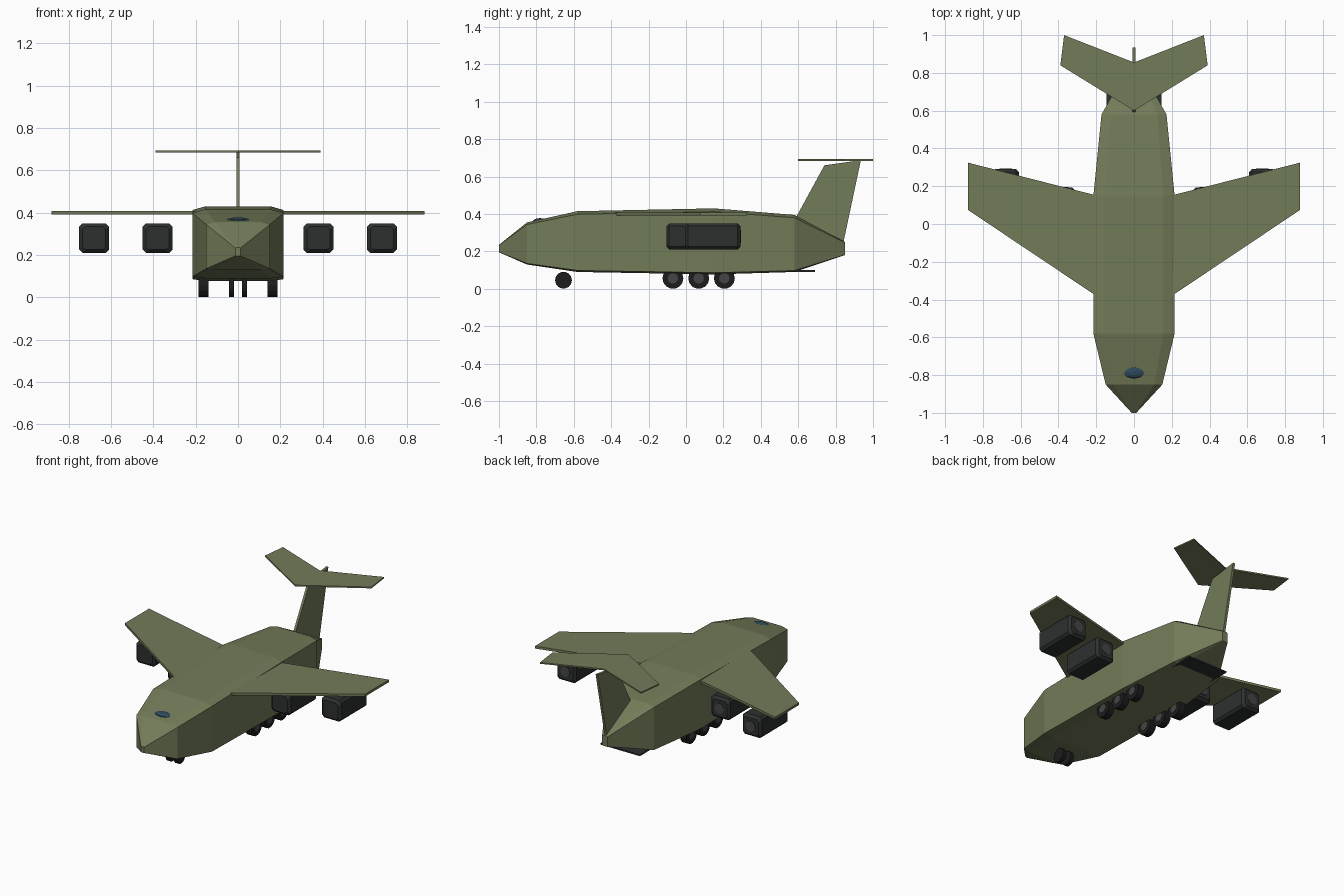
import bpy, bmesh, math
from mathutils import Matrix

if "Cube" in bpy.data.objects:
    bpy.data.objects.remove(bpy.data.objects["Cube"])


def material(name, rgb):
    m = bpy.data.materials.new(name)
    m.diffuse_color = (*rgb, 1)
    m.use_nodes = True
    m.node_tree.nodes["Principled BSDF"].inputs["Base Color"].default_value = m.diffuse_color
    return m


OLIVE = material("olive", (0.17, 0.20, 0.10))
DARK = material("dark_metal", (0.025, 0.03, 0.027))
TYRE = material("tyre", (0.012, 0.012, 0.012))
GREY = material("hub_grey", (0.06, 0.06, 0.06))
GLASS = material("glass", (0.03, 0.07, 0.11))


def finish(name, bm, mat):
    bmesh.ops.recalc_face_normals(bm, faces=bm.faces[:])
    me = bpy.data.meshes.new(name)
    bm.to_mesh(me)
    bm.free()
    me.materials.append(mat)
    ob = bpy.data.objects.new(name, me)
    bpy.context.collection.objects.link(ob)
    return ob


def loft(name, rings, mat):
    """Skin a list of equal-length point rings and cap both ends."""
    bm = bmesh.new()
    vs = [[bm.verts.new(p) for p in ring] for ring in rings]
    n = len(vs[0])
    for a, b in zip(vs, vs[1:]):
        for i in range(n):
            j = (i + 1) % n
            bm.faces.new((a[i], a[j], b[j], b[i]))
    bm.faces.new(vs[0])
    bm.faces.new(vs[-1])
    return finish(name, bm, mat)


def plate(name, outline, z0, z1, mat):
    return loft(name, [[(x, y, z) for x, y in outline] for z in (z0, z1)], mat)


def cylinder(name, center, radius, depth, axis, sides, mat):
    bm = bmesh.new()
    rot = Matrix.Rotation(math.pi / 2, 4, 'Y' if axis == 'X' else 'X')
    bmesh.ops.create_cone(bm, cap_ends=True, segments=sides, radius1=radius,
                          radius2=radius, depth=depth,
                          matrix=Matrix.Translation(center) @ rot)
    return finish(name, bm, mat)


def hull_ring(y, w, zb, zt):
    """Boxy section with narrow chamfers at top and bottom."""
    h = zt - zb
    half = [(0.72 * w, zb), (w, zb + 0.025 * h), (w, zt - 0.05 * h), (0.72 * w, zt)]
    return [(x, y, z) for x, z in half] + [(-x, y, z) for x, z in reversed(half)]


def square_ring(x, y, z, r, c):
    pts = [(r, c - r), (r, r - c), (r - c, r), (c - r, r),
           (-r, r - c), (-r, c - r), (c - r, -r), (r - c, -r)]
    return [(x + a, y, z + b) for a, b in pts]


# Fuselage
loft("fuselage", [hull_ring(*s) for s in (
    (-1.0, 0.012, 0.195, 0.235), (-0.85, 0.15, 0.13, 0.355),
    (-0.58, 0.215, 0.09, 0.415), (0.15, 0.215, 0.077, 0.43),
    (0.58, 0.172, 0.09, 0.395), (0.85, 0.02, 0.18, 0.25))], OLIVE)

# Cockpit window, a flattened dome
bm = bmesh.new()
bmesh.ops.create_uvsphere(bm, u_segments=10, v_segments=6, radius=1,
                          matrix=Matrix.Translation((0, -0.78, 0.358))
                          @ Matrix.Diagonal((0.068, 0.04, 0.02, 1)))
finish("cockpit_window", bm, GLASS)

# Cargo ramp under the tail
plate("cargo_ramp", [(-0.145, 0.52), (0.145, 0.52), (0.145, 0.69), (-0.145, 0.69)],
      0.091, 0.1, DARK)

# T-tail
fin = [(0.59, 0.385), (0.74, 0.66), (0.935, 0.688), (0.84, 0.24)]
loft("tail_fin", [[(x, y, z) for y, z in fin] for x in (-0.008, 0.008)], OLIVE)

for s, side in ((-1, "right"), (1, "left")):
    plate(f"tailplane_{side}", [(0, 0.6), (s * 0.39, 0.84), (s * 0.37, 1.0), (0, 0.855)],
          0.684, 0.693, OLIVE)
    # Swept wing
    plate(f"wing_{side}", [(s * 0.19, -0.387), (s * 0.88, 0.075),
                           (s * 0.88, 0.325), (s * 0.19, 0.149)], 0.391, 0.407, OLIVE)
    # Engine pods, bevelled at both ends
    for x, y, tag in ((0.38, -0.105, "inner"), (0.68, -0.005, "outer")):
        x *= s
        loft(f"engine_{tag}_{side}", [
            square_ring(x, y, 0.28, 0.055, 0.015), square_ring(x, y + 0.015, 0.28, 0.07, 0.015),
            square_ring(x, y + 0.28, 0.28, 0.07, 0.015), square_ring(x, y + 0.297, 0.28, 0.055, 0.015)],
            DARK)
        cylinder(f"exhaust_{tag}_{side}", (x, y + 0.295, 0.28), 0.035, 0.01, 'Y', 10, GREY)
    # Main wheels with hubs
    for i, y in enumerate((-0.07, 0.068, 0.205)):
        cylinder(f"main_wheel_{side}_{i}", (s * 0.163, y, 0.056), 0.056, 0.045, 'X', 14, TYRE)
        cylinder(f"main_hub_{side}_{i}", (s * 0.163, y, 0.056), 0.028, 0.049, 'X', 12, GREY)
    # Nose wheels
    cylinder(f"nose_wheel_{side}", (s * 0.03, -0.655, 0.046), 0.045, 0.024, 'X', 14, TYRE)
